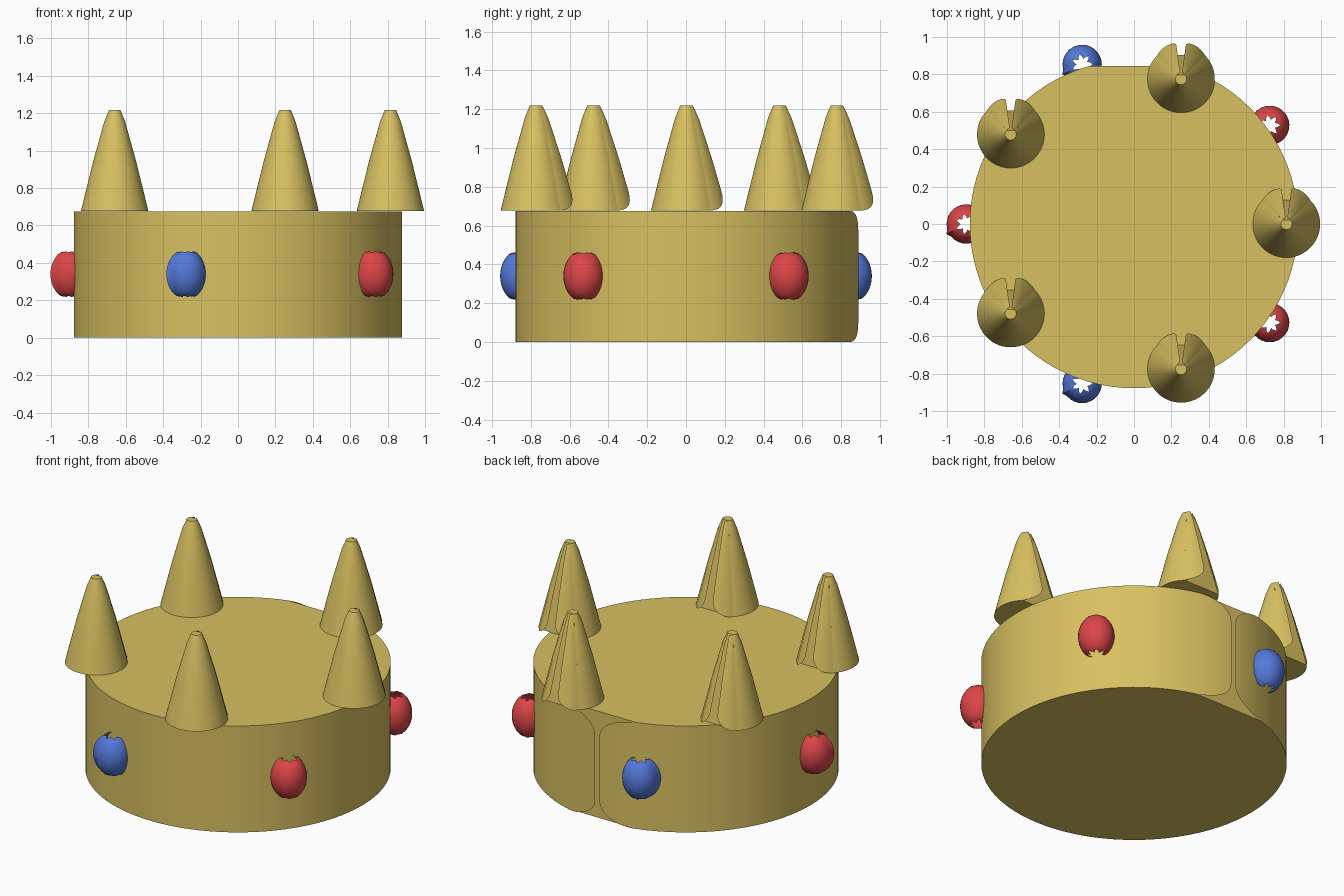
import bpy, bmesh, math
from math import sin, cos, pi, radians, sqrt

cube = bpy.data.objects.get("Cube")
if cube:
    bpy.data.objects.remove(cube, do_unlink=True)


def material(name, rgb):
    m = bpy.data.materials.new(name)
    m.use_nodes = True
    m.diffuse_color = (*rgb, 1)
    m.node_tree.nodes["Principled BSDF"].inputs["Base Color"].default_value = (*rgb, 1)
    return m


GOLD = material("gold", (0.69, 0.53, 0.12))
RED = material("ruby_red", (0.72, 0.06, 0.065))
BLUE = material("sapphire_blue", (0.09, 0.19, 0.70))


def finish(name, bm, mat, loc, angle):
    mesh = bpy.data.meshes.new(name)
    bm.to_mesh(mesh)
    bm.free()
    ob = bpy.data.objects.new(name, mesh)
    ob.location = loc
    mesh.materials.append(mat)
    bpy.context.collection.objects.link(ob)
    bpy.ops.object.select_all(action='DESELECT')
    ob.select_set(True)
    bpy.context.view_layer.objects.active = ob
    bpy.ops.object.shade_smooth_by_angle(angle=radians(angle))
    return ob


def skin(bm, rows, wrap=False):
    """Join rows of vertices into quads."""
    for low, high in zip(rows, rows[1:]):
        n = len(low)
        for i in range(n if wrap else n - 1):
            j = (i + 1) % n
            bm.faces.new((low[i], low[j], high[j], high[i]))


def radius_at(profile, z):
    for (r0, z0), (r1, z1) in zip(profile, profile[1:]):
        if z <= z1:
            return r0 + (r1 - r0) * (z - z0) / (z1 - z0)
    return profile[-1][0]


def turned_body(name, profile, loc, half, steps):
    """Turned solid whose back is a flat strip across the seam."""
    bm = bmesh.new()
    start, sweep = pi / 2 + half, 2 * pi - 2 * half
    angles = [start + sweep * i / steps for i in range(steps + 1)]
    rows = [[bm.verts.new((r * cos(a), r * sin(a), z)) for a in angles] for r, z in profile]
    skin(bm, rows, wrap=True)
    bm.faces.new(rows[0][::-1])
    bm.faces.new(rows[-1])
    finish(name, bm, GOLD, loc, 12)


def seam_flaps(name, profile, loc, half, gap, low_cut, high_cut, bulge):
    """Two curved flaps with rounded corners that almost meet at the back."""
    z0, z1 = profile[0][1], profile[-1][1]
    for side, label in ((1, "left"), (-1, "right")):
        bm = bmesh.new()
        columns = []
        for i in range(17):
            t = sin(pi / 2 * i / 16)
            a = pi / 2 - side * (half + (gap - half) * t)
            drop = 1 - sqrt(max(0, 1 - t * t))
            lo, hi = z0 + low_cut * drop, z1 - high_cut * drop
            column = []
            for k in range(13):
                z = lo + (hi - lo) * k / 12
                r = radius_at(profile, z) * (1 + bulge * t)
                column.append(bm.verts.new((r * cos(a), r * sin(a), z)))
            columns.append(column)
        skin(bm, columns if side < 0 else columns[::-1])
        bmesh.ops.recalc_face_normals(bm, faces=bm.faces)
        bm.normal_update()
        if sum(f.normal.y for f in bm.faces) < 0:
            bmesh.ops.reverse_faces(bm, faces=bm.faces)
        finish(f"{name}_{label}", bm, GOLD, loc, 30)


def gem(name, mat, loc):
    """Hollow egg with star-shaped openings at both ends and one raised seam."""
    bm = bmesh.new()
    cols, levels = 28, 14
    rows = []
    for k in range(levels + 1):
        u = -1 + 2 * k / levels
        lat = u * radians(63)
        row = []
        for i in range(cols):
            a = radians(207) + 2 * pi * i / cols
            r, z = 0.105 * cos(lat), 0.135 * sin(lat)
            if k in (0, levels):
                # zigzag rim of the opening
                point = abs((i % 4) - 2) / 2
                r = 0.03 + 0.026 * point
                z = math.copysign(0.122 - 0.006 * point, u)
            elif i == 0:
                r *= 1.13
            row.append(bm.verts.new((r * cos(a), r * sin(a), z)))
        rows.append(row)
    skin(bm, rows, wrap=True)
    finish(name, bm, mat, loc, 40)


# Band
band = [(0.878, 0), (0.878, 0.675)]
turned_body("band", band, (0, 0, 0), radians(16), 80)
seam_flaps("band_flap", band, (0, 0, 0), radians(16), radians(1), 0.13, 0.13, 0.012)

# Spikes round the rim
spike = [(0.18, 0), (0.163, 0.07), (0.115, 0.265), (0.055, 0.48), (0.03, 0.54)]
for n in range(5):
    a = 2 * pi * n / 5
    place = (0.815 * cos(a), 0.815 * sin(a), 0.678)
    turned_body(f"spike_{n + 1}", spike, place, radians(45), 40)
    seam_flaps(f"spike_{n + 1}_flap", spike, place, radians(45), radians(8), 0.1, 0, 0.18)

# Gems between the spikes
for n, mat in enumerate((RED, BLUE, RED, BLUE, RED)):
    a = 2 * pi * (n + 0.5) / 5
    gem(f"gem_{n + 1}", mat, (0.897 * cos(a), 0.897 * sin(a), 0.34))
